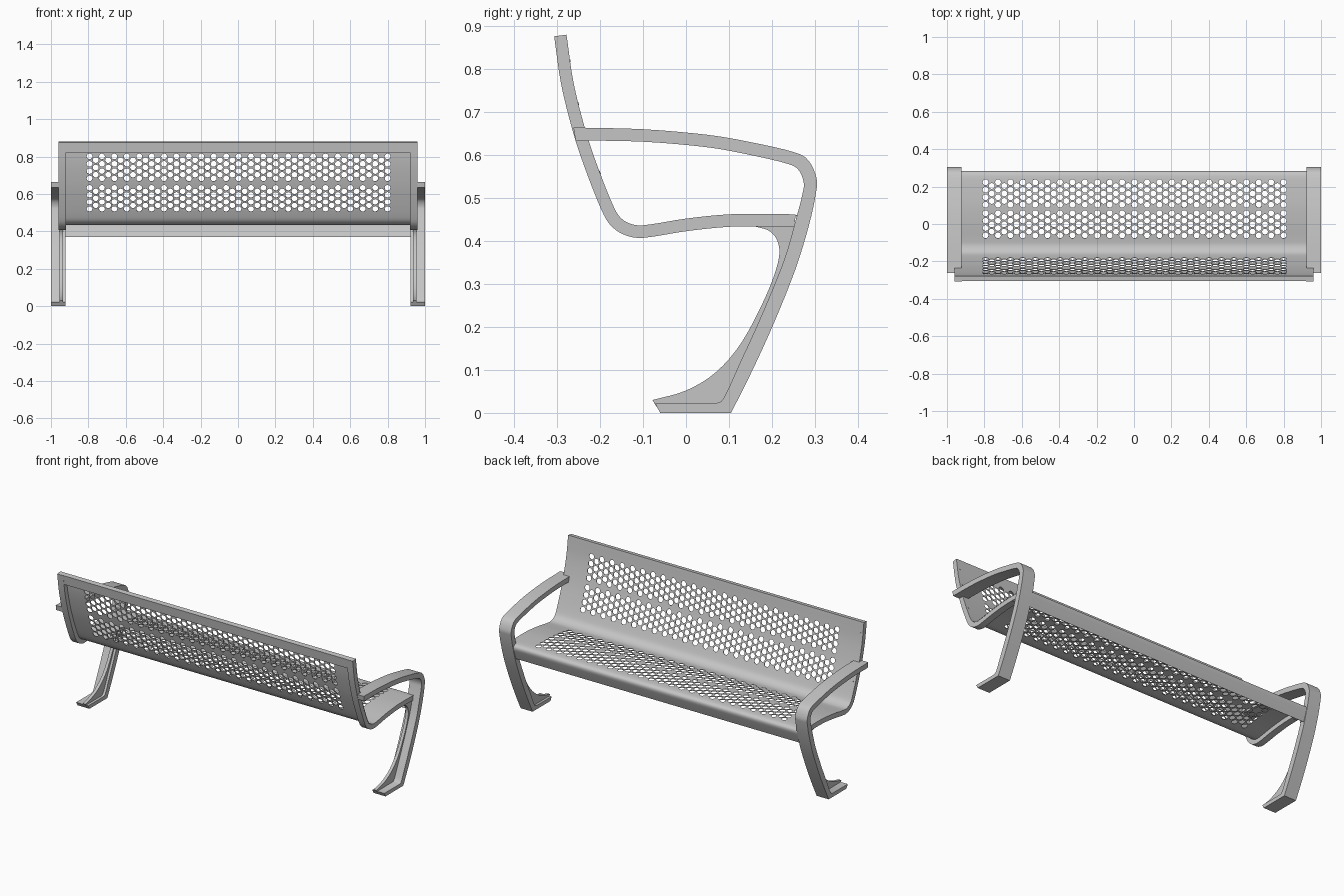
import bpy, bmesh, math
from mathutils import Vector, Matrix
from mathutils.geometry import delaunay_2d_cdt

cube = bpy.data.objects.get("Cube")
if cube:
    bpy.data.objects.remove(cube, do_unlink=True)

GREY = (0.56, 0.56, 0.56, 1)
metal = bpy.data.materials.new("grey_metal")
metal.use_nodes = True
metal.diffuse_color = GREY
metal.node_tree.nodes["Principled BSDF"].inputs["Base Color"].default_value = GREY


def finish(name, bm, thickness=0):
    mesh = bpy.data.meshes.new(name)
    bm.to_mesh(mesh)
    bm.free()
    mesh.materials.append(metal)
    obj = bpy.data.objects.new(name, mesh)
    bpy.context.collection.objects.link(obj)
    bpy.ops.object.select_all(action='DESELECT')
    obj.select_set(True)
    bpy.context.view_layer.objects.active = obj
    if thickness:
        mod = obj.modifiers.new("Thickness", 'SOLIDIFY')
        mod.thickness = thickness
        mod.offset = -1
        bpy.ops.object.modifier_apply(modifier=mod.name)
    bpy.ops.object.shade_smooth_by_angle(angle=math.radians(35))
    return obj


def smooth(points, steps=4):
    """Catmull-Rom curve through the (y, z) points."""
    p = [Vector(q) for q in points]
    p = [2 * p[0] - p[1]] + p + [2 * p[-1] - p[-2]]
    out = []
    for a, b, c, d in zip(p, p[1:], p[2:], p[3:]):
        for k in range(steps):
            t = k / steps
            out.append(0.5 * (2 * b + (c - a) * t + (2 * a - 5 * b + 4 * c - d) * t ** 2
                              + (3 * b - a - 3 * c + d) * t ** 3))
    return out + [p[-2]]


def offset(path, dist):
    """Shift a path to its rear / under side."""
    out = []
    for i, q in enumerate(path):
        t = (path[min(i + 1, len(path) - 1)] - path[max(i - 1, 0)]).normalized()
        out.append(q + dist * Vector((t.y, -t.x)))
    return out


def prism(name, outline, x0, x1):
    bm = bmesh.new()
    ends = [[bm.verts.new((x, q[0], q[1])) for q in outline] for x in (x0, x1)]
    n = len(outline)
    for end in ends:
        bm.faces.new(end)
    for i in range(n):
        j = (i + 1) % n
        bm.faces.new((ends[0][i], ends[0][j], ends[1][j], ends[1][i]))
    bmesh.ops.recalc_face_normals(bm, faces=bm.faces[:])
    return finish(name, bm)


# Side section of the seat: down the back, along the seat, over the front lip
path = smooth([(-0.278, 0.88), (-0.262, 0.77), (-0.236, 0.665), (-0.21, 0.585),
               (-0.172, 0.488), (-0.15, 0.452), (-0.118, 0.437), (-0.08, 0.439),
               (0, 0.452), (0.1, 0.462), (0.2, 0.463), (0.255, 0.461),
               (0.277, 0.453), (0.283, 0.437), (0.275, 0.41), (0.26, 0.37)])
lengths = [0]
for a, b in zip(path, path[1:]):
    lengths.append(lengths[-1] + (b - a).length)


def locate(u):
    """Point and tangent at distance u along the section."""
    i = 0
    while i < len(path) - 2 and lengths[i + 1] < u:
        i += 1
    t = (path[i + 1] - path[i]).normalized()
    return path[i] + t * (u - lengths[i]), t


def distance_at(y, z):
    best = min(range(len(path)), key=lambda i: (path[i] - Vector((y, z))).length)
    t = (path[min(best + 1, len(path) - 1)] - path[best - 1]).normalized()
    return lengths[best] + (Vector((y, z)) - path[best]).dot(t)


# Perforated sheet: triangulate flat, open the holes, then bend
HALF, RADIUS, ROW, COLUMN, SIDES = 0.96, 0.0158, 0.04, 0.0332, 12
end = lengths[-1]
points = [Vector(c) for c in ((-HALF, 0), (HALF, 0), (HALF, end), (-HALF, end))]
edges = [(0, 1), (1, 2), (2, 3), (3, 0)]
hole_of = {}
for y, z in ((-0.256, 0.742), (-0.207, 0.577), (0.163, 0.463), (-0.002, 0.452)):
    middle = distance_at(y, z)
    for col in range(-24, 25):
        rows = 3 if col % 2 else 4
        for r in range(rows):
            centre = Vector((col * COLUMN + 0.003, middle + (r - (rows - 1) / 2) * ROW))
            first = len(points)
            for k in range(SIDES):
                ang = math.tau * k / SIDES
                hole_of[len(points)] = centre
                points.append(centre + RADIUS * Vector((math.cos(ang), math.sin(ang))))
                edges.append((first + k, first + (k + 1) % SIDES))
flat = delaunay_2d_cdt(points, edges, [], 0, 1e-6)
coords, faces, origin = flat[0], flat[2], flat[3]

bm = bmesh.new()
verts = [bm.verts.new((c[0], c[1], 0)) for c in coords]
for f in faces:
    mid = sum((coords[i] for i in f), Vector((0, 0))) / len(f)
    centres = [hole_of[o] for i in f for o in origin[i] if o in hole_of]
    if any((mid - c).length < RADIUS * 0.94 for c in centres):
        continue
    bm.faces.new([verts[i] for i in f])
bm.normal_update()
for f in bm.faces:
    if f.normal.z < 0:
        f.normal_flip()
for u in lengths[1:-1]:
    bmesh.ops.bisect_plane(bm, geom=bm.verts[:] + bm.edges[:] + bm.faces[:], dist=1e-5,
                           plane_co=(0, u, 0), plane_no=(0, 1, 0))
for v in bm.verts:
    q, _ = locate(v.co.y)
    v.co = (v.co.x, q.x, q.y)
bm.normal_update()
finish("perforated_seat_sheet", bm, 0.003)

# Rail behind the top edge of the back
rail = [q for q in path if q.y > 0.815]
prism("top_rail", offset(rail, 0.002) + offset(rail, 0.028)[::-1], -0.925, 0.925)

# Outlines of the end frames
rib = path[:next(i for i, q in enumerate(path) if q.x > 0.25) + 1]
rib_outline = offset(rib, 0.002) + offset(rib, 0.029)[::-1]

strap_outer = smooth([(-0.262, 0.664), (-0.1, 0.66), (0.05, 0.647), (0.15, 0.63),
                      (0.25, 0.607), (0.285, 0.587), (0.304, 0.545), (0.302, 0.51),
                      (0.287, 0.44), (0.255, 0.335), (0.205, 0.21), (0.155, 0.1), (0.105, 0)])
strap_inner = smooth([(-0.257, 0.634), (-0.1, 0.631), (0.05, 0.618), (0.15, 0.6),
                      (0.235, 0.58), (0.262, 0.565), (0.274, 0.535), (0.27, 0.505),
                      (0.257, 0.455), (0.228, 0.355), (0.175, 0.225), (0.125, 0.115),
                      (0.088, 0.035), (0.07, 0.022)])
strap_outline = strap_outer + [(-0.06, 0), (-0.072, 0.022)] + strap_inner[::-1]

web_edge = smooth([(0.16, 0.434), (0.196, 0.422), (0.215, 0.393), (0.214, 0.35),
                   (0.185, 0.27), (0.13, 0.165), (0.07, 0.095), (0, 0.052), (-0.078, 0.03)])
web_front = [q + Vector((0.008, 0)) for q in strap_inner if 0.03 < q.y < 0.455]
web_outline = web_edge + [(-0.069, 0.015), (0.085, 0.015)] + web_front[::-1] + [(0.16, 0.45)]

for side, s in (("left", 1), ("right", -1)):
    prism(side + "_seat_rib", rib_outline, s * 0.92, s * 0.959)
    prism(side + "_arm_and_leg", strap_outline, s * 0.922, s)
    prism(side + "_leg_web", web_outline, s * 0.936, s * 0.954)
    # Flat screw heads fixing the back to the rib
    bm = bmesh.new()
    for y, z in ((-0.27, 0.82), (-0.25, 0.72), (-0.2, 0.56)):
        q, t = locate(distance_at(y, z))
        normal = Vector((0, -t.y, t.x))
        place = Matrix.Translation((s * 0.942, q.x, q.y)) @ normal.to_track_quat('Z', 'Y').to_matrix().to_4x4()
        bmesh.ops.create_cone(bm, cap_ends=True, segments=10, radius1=0.004,
                              radius2=0.004, depth=0.002, matrix=place)
    finish(side + "_screws", bm)
